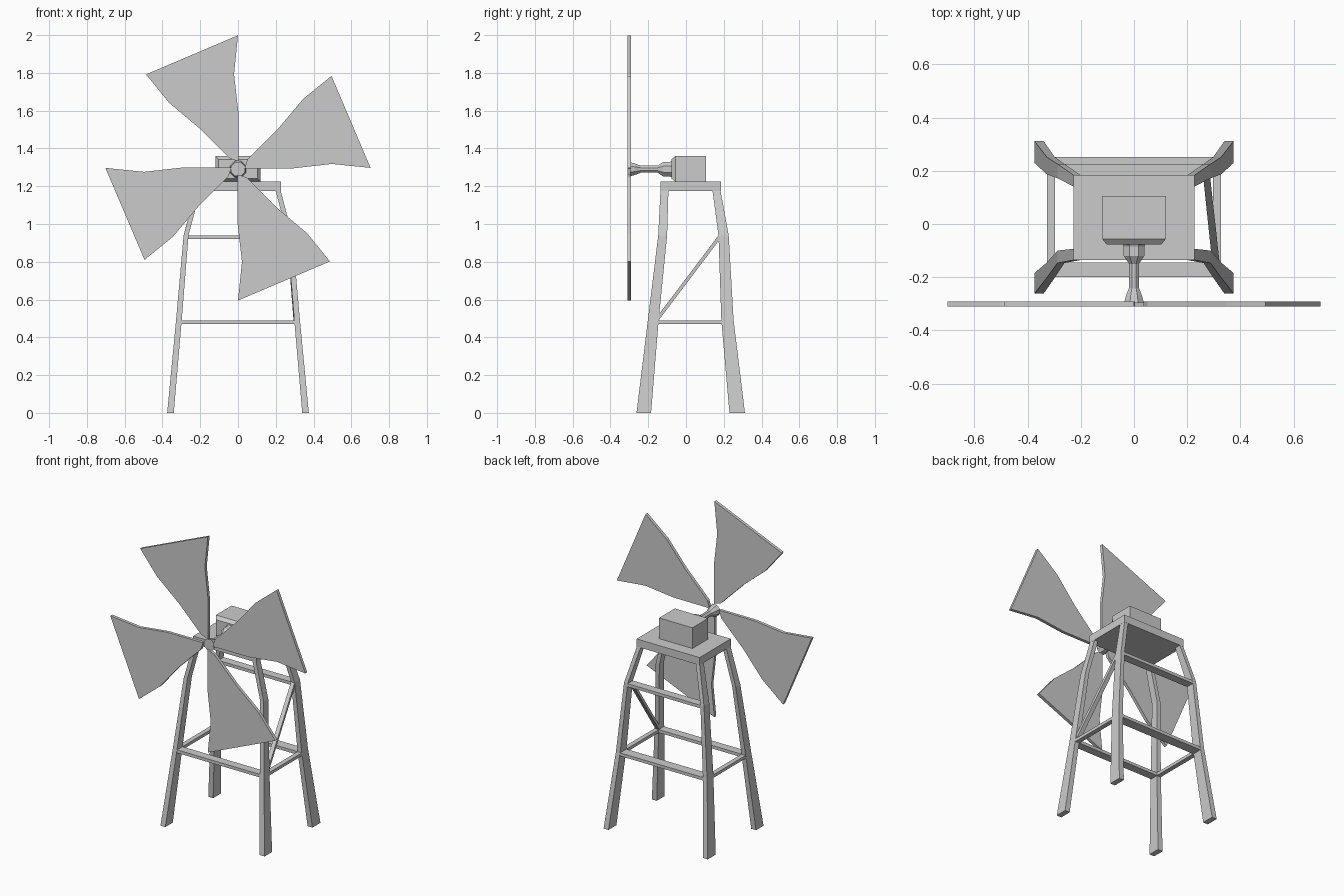
import bpy, math
from mathutils import Vector

if "Cube" in bpy.data.objects:
    bpy.data.objects.remove(bpy.data.objects["Cube"])


def mesh(name, verts, faces, mirror=False):
    me = bpy.data.meshes.new(name)
    me.from_pydata(verts, [], faces)
    ob = bpy.data.objects.new(name, me)
    bpy.context.collection.objects.link(ob)
    # consistent outward normals
    import bmesh
    bm = bmesh.new()
    bm.from_mesh(me)
    bmesh.ops.recalc_face_normals(bm, faces=bm.faces)
    bm.to_mesh(me)
    bm.free()
    if mirror:
        ob.modifiers.new("Mirror", 'MIRROR')
    return ob


def loft(name, rings, mirror=False):
    """Skin matching closed rings of points and cap both ends."""
    n = len(rings[0])
    verts = [p for r in rings for p in r]
    faces = [(k * n + i, k * n + (i + 1) % n, (k + 1) * n + (i + 1) % n, (k + 1) * n + i)
             for k in range(len(rings) - 1) for i in range(n)]
    faces += [tuple(range(n)), tuple(range(len(verts) - n, len(verts)))]
    return mesh(name, verts, faces, mirror)


def rect(x0, x1, y0, y1, z):
    return [(x0, y0, z), (x1, y0, z), (x1, y1, z), (x0, y1, z)]


def box(name, x0, x1, y0, y1, z0, z1, mirror=False):
    return loft(name, [rect(x0, x1, y0, y1, z0), rect(x0, x1, y0, y1, z1)], mirror)


# bent, tapering legs: z, inner x, outer x, y range
loft("front_leg", [rect(0.34, 0.375, -0.262, -0.185, 0),
                   rect(0.298, 0.328, -0.202, -0.145, 0.49),
                   rect(0.262, 0.288, -0.147, -0.1, 0.94),
                   rect(0.198, 0.225, -0.135, -0.093, 1.18)], True)
loft("back_leg", [rect(0.34, 0.375, 0.23, 0.312, 0),
                  rect(0.298, 0.328, 0.187, 0.252, 0.49),
                  rect(0.262, 0.288, 0.172, 0.226, 0.94),
                  rect(0.198, 0.225, 0.14, 0.182, 1.18)], True)

# horizontal braces
box("front_brace", -0.3, 0.3, -0.2, -0.145, 0.47, 0.49)
box("back_brace", -0.3, 0.3, 0.187, 0.252, 0.47, 0.49)
box("side_brace", 0.298, 0.328, -0.147, 0.19, 0.47, 0.49, True)
box("upper_back_brace", -0.265, 0.265, 0.172, 0.226, 0.92, 0.94)

# single diagonal on the right side
loft("diagonal_brace", [
    [(0.294, -0.145, 0.49), (0.322, -0.145, 0.49), (0.322, -0.145, 0.52), (0.294, -0.145, 0.52)],
    [(0.26, 0.18, 0.92), (0.286, 0.18, 0.92), (0.286, 0.18, 0.95), (0.26, 0.18, 0.95)]])

# platform and gear box with a chamfered front
box("platform", -0.227, 0.227, -0.136, 0.184, 1.175, 1.225)


def face_rect(w, z0, z1, y):
    return [(-w, y, z0), (w, y, z0), (w, y, z1), (-w, y, z1)]


loft("gear_box", [face_rect(0.12, 1.225, 1.36, 0.105),
                  face_rect(0.12, 1.225, 1.36, -0.056),
                  face_rect(0.103, 1.24, 1.342, -0.077)])

# eight-sided turned shaft: y, radius
hub_z = 1.297
profile = [(-0.07, 0.05), (-0.085, 0.042), (-0.12, 0.042), (-0.15, 0.02),
           (-0.24, 0.02), (-0.27, 0.033), (-0.297, 0.04)]
loft("shaft", [[(r * math.cos((i + .5) * math.pi / 4), y,
                 hub_z - 0.007 + r * math.sin((i + .5) * math.pi / 4)) for i in range(8)]
               for y, r in profile])

# four flat sails around the hub
sail = [(0.702, 0), (0.495, 0.487), (0.345, 0.365), (0.212, 0.207), (0.05, 0.045),
        (0.035, -0.003), (0.295, -0.002), (0.497, 0.021)]
for k in range(4):
    c, s = round(math.cos(k * math.pi / 2)), round(math.sin(k * math.pi / 2))
    loft(f"sail_{k + 1}", [[(x * c - z * s, y, hub_z + x * s + z * c) for x, z in sail]
                           for y in (-0.311, -0.291)])
